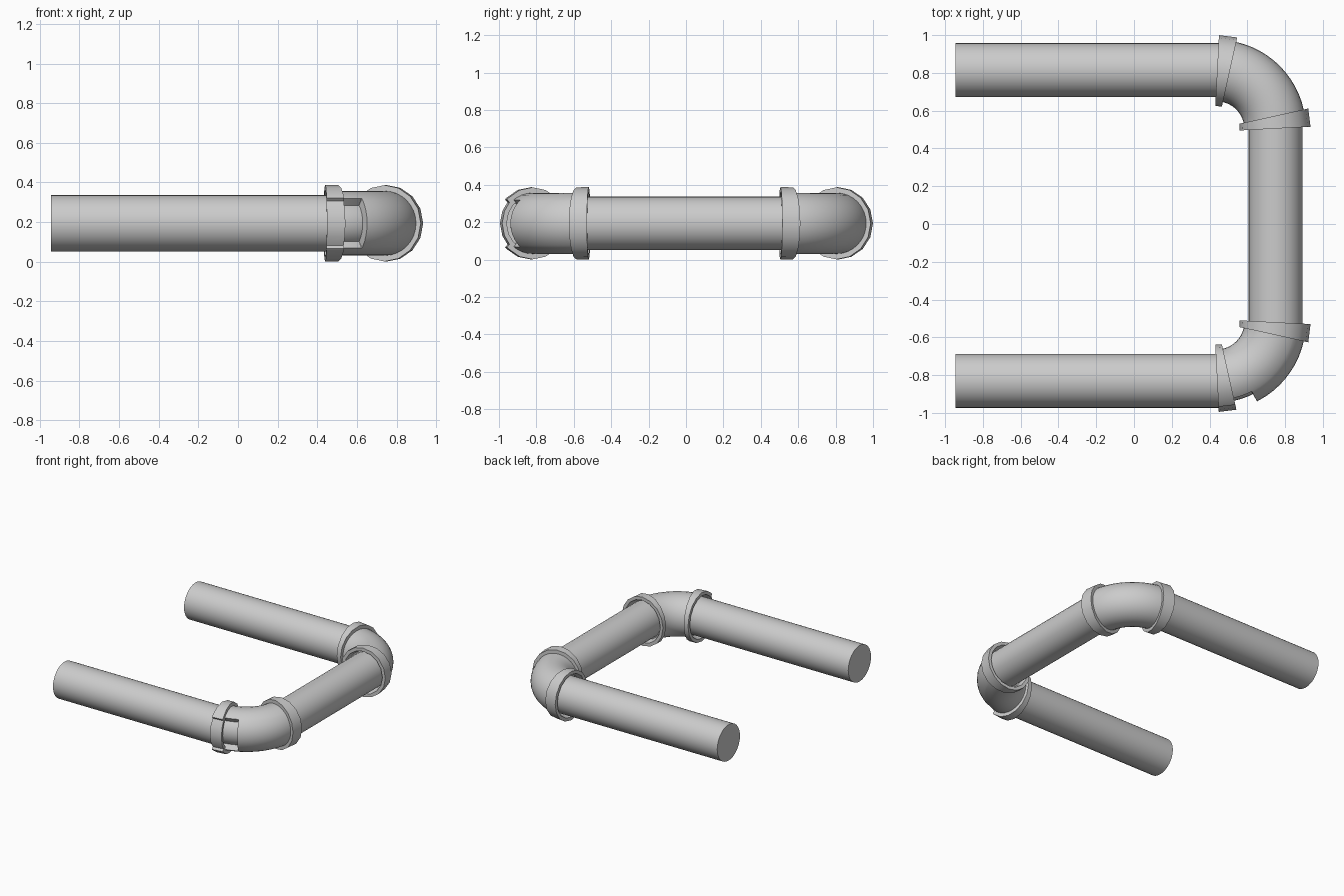
import bpy, bmesh
from math import sin, cos, radians, pi

if "Cube" in bpy.data.objects:
    bpy.data.objects.remove(bpy.data.objects["Cube"])

Z = 0.194            # height of the pipe axis
PIPE_R = 0.143
ELBOW_C, BEND_R, ELBOW_R = (0.438, 0.503), 0.309, 0.163


def loft(name, rings, closed=False):
    """Skin a list of equal-length vertex rings; cap the ends or close into a loop."""
    bm = bmesh.new()
    vs = [[bm.verts.new(p) for p in ring] for ring in rings]
    n = len(vs[0])
    pairs = list(zip(vs, vs[1:])) + ([(vs[-1], vs[0])] if closed else [])
    for a, b in pairs:
        for i in range(n):
            j = (i + 1) % n
            bm.faces.new((a[i], a[j], b[j], b[i]))
    if not closed:
        bm.faces.new(vs[0])
        bm.faces.new(vs[-1])
    bmesh.ops.recalc_face_normals(bm, faces=bm.faces)
    me = bpy.data.meshes.new(name)
    bm.to_mesh(me)
    bm.free()
    ob = bpy.data.objects.new(name, me)
    bpy.context.collection.objects.link(ob)
    me.shade_smooth()
    me.set_sharp_from_angle(angle=radians(30))
    return ob


def ring(c, heading, r, sides, recess=0, half=0, zs=1.0, place=lambda p: p):
    """Upright circle at plan point c; heading turns its outward radial away from +y.
    With half set, the outer sector within +-half degrees is sunk by recess."""
    angles = [(360 * i / sides + 180) % 360 - 180 for i in range(sides)]
    if half:
        angles += [s * (half + d) for s in (-1, 1) for d in (-0.4, 0.4)]
    out = []
    for a in sorted(angles):
        rr = r - recess if abs(a) < half else r
        h, t = radians(heading), radians(a)
        x = c[0] + sin(h) * rr * cos(t)
        y = c[1] + cos(h) * rr * cos(t)
        out.append(place((x, y, Z + zs * rr * sin(t))))
    return out


def swap(p):         # mirror across the elbow's diagonal
    return (p[1] - 0.065, p[0] + 0.065, p[2])


def to_front(p):     # back corner to front corner
    return (p[0], -p[1] - 0.015, p[2])


def collar(name, place, half=0):
    # wedge-shaped socket ring: outer wall, then inner wall
    spec = [((0.44, 0.812), 3, 0.188, 0.02), ((0.506, 0.805), 12.5, 0.187, 0.02),
            ((0.506, 0.805), 12.5, 0.142, 0), ((0.44, 0.812), 3, 0.163, 0)]
    loft(name, [ring(c, h, r, 16, d, half, 1.03, place) for c, h, r, d in spec], True)


def elbow(name, place, window=False):
    # bent socket body, optionally with a sunken window beside the first collar
    heads = [10, 12.5] + [12.5 + 65 * i / 12 for i in range(1, 13)] + [80]
    if window:
        heads += [26.6, 26.9]
    rings = []
    for h in sorted(heads):
        a = radians(h)
        c = (ELBOW_C[0] + BEND_R * sin(a), ELBOW_C[1] + BEND_R * cos(a))
        depth = 0.044 if window and h < 26.75 else 0
        rings.append(ring(c, h, ELBOW_R, 32, depth, 50 if window else 0, 1.0, place))
    loft(name, rings)


def pipe(name, start, end):
    dx = abs(end[0] - start[0]) > abs(end[1] - start[1])
    loft(name, [ring(c, 0 if dx else 90, PIPE_R, 32) for c in (start, end)])


# straight pipes
pipe("back_pipe", (-0.945, 0.815), (0.49, 0.815))
pipe("front_pipe", (-0.945, -0.83), (0.49, -0.83))
pipe("middle_pipe", (0.75, -0.57), (0.75, 0.555))

# back corner fitting
elbow("back_elbow", lambda p: p)
collar("back_collar_outer", lambda p: p)
collar("back_collar_inner", swap)

# front corner fitting, with the recessed window
elbow("front_elbow", to_front, True)
collar("front_collar_outer", to_front, 41)
collar("front_collar_inner", lambda p: to_front(swap(p)))
